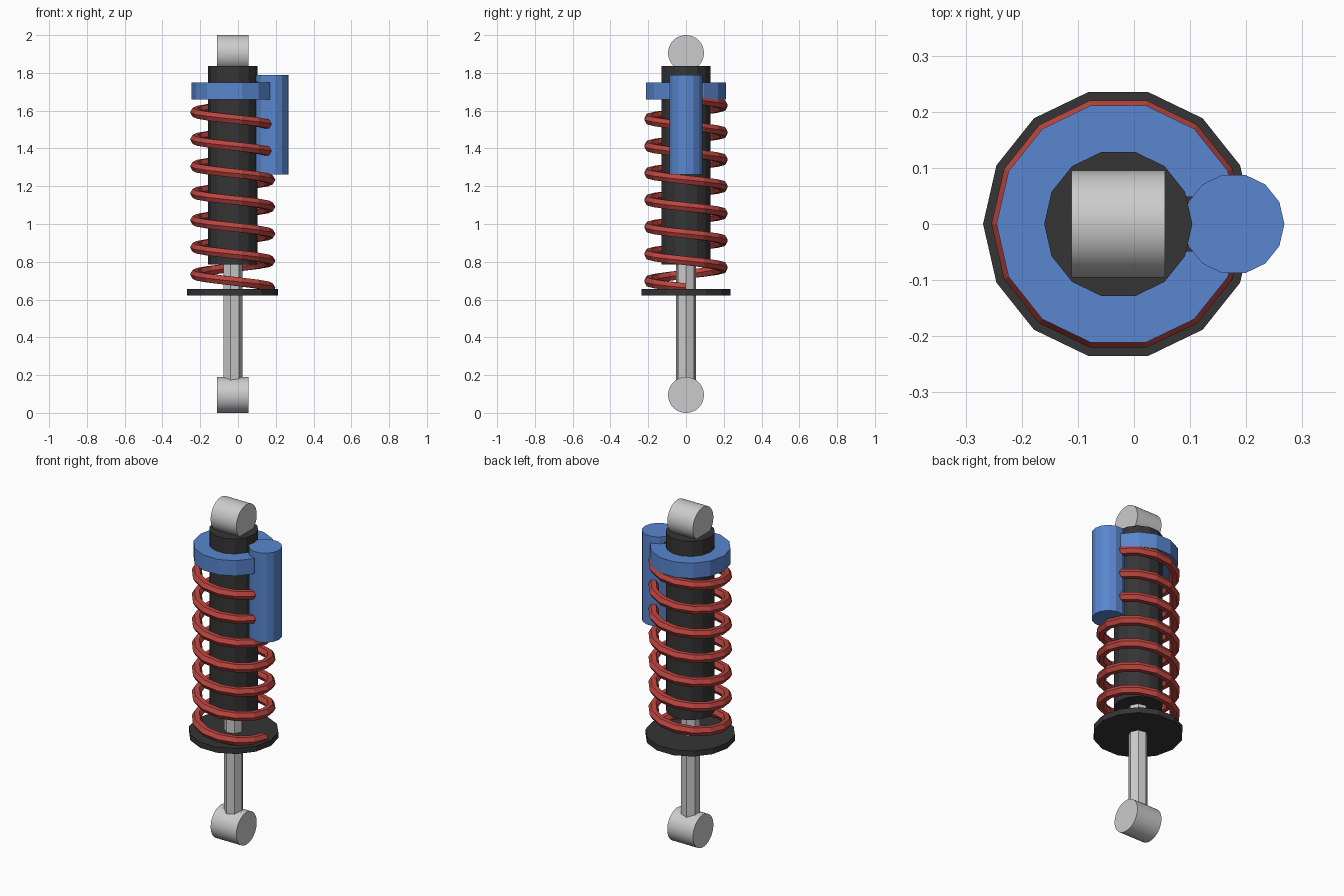
import bpy, bmesh, math

if "Cube" in bpy.data.objects:
    bpy.data.objects.remove(bpy.data.objects["Cube"])

CX = -0.028   # axis of the damper
SIDES = 14


def material(name, rgb):
    m = bpy.data.materials.new(name)
    m.diffuse_color = (*rgb, 1)
    m.use_nodes = True
    m.node_tree.nodes["Principled BSDF"].inputs["Base Color"].default_value = m.diffuse_color
    return m


DARK = material("dark_metal", (0.035, 0.035, 0.035))
BLUE = material("blue_anodised", (0.10, 0.24, 0.62))
RED = material("red_spring", (0.50, 0.06, 0.05))


def finish(name, bm, mat=None):
    bmesh.ops.recalc_face_normals(bm, faces=bm.faces)
    me = bpy.data.meshes.new(name)
    bm.to_mesh(me)
    bm.free()
    ob = bpy.data.objects.new(name, me)
    bpy.context.collection.objects.link(ob)
    if mat:
        me.materials.append(mat)
    return ob


def prism(name, x, r, z0, z1, sides=SIDES, mat=None):
    """Upright flat-sided cylinder with a corner pointing to +x."""
    bm = bmesh.new()
    low, top = [[bm.verts.new((x + r * math.cos(a), r * math.sin(a), z))
                 for a in (math.tau * i / sides for i in range(sides))]
                for z in (z0, z1)]
    bm.faces.new(low)
    bm.faces.new(top)
    for i in range(sides):
        j = (i + 1) % sides
        bm.faces.new((low[i], low[j], top[j], top[i]))
    return finish(name, bm, mat)


def eyelet(name, z):
    """Solid mounting eye lying along x, smooth round the side."""
    bpy.ops.mesh.primitive_cylinder_add(vertices=40, radius=0.095, depth=0.167,
                                        location=(CX, 0, z),
                                        rotation=(0, math.pi / 2, 0))
    ob = bpy.context.object
    ob.name = name
    bpy.ops.object.shade_smooth_by_angle()


def coil(name, radius, tube, z0, pitch, turns, mat):
    """Coil spring with a six-sided wire, climbing clockwise."""
    bm = bmesh.new()
    rings = []
    for k in range(turns * SIDES + 1):
        a = -math.tau * k / SIDES
        z = z0 + pitch * k / SIDES
        ring = []
        for s in range(6):
            t = math.tau * s / 6
            r = radius + tube * math.cos(t)
            ring.append(bm.verts.new((CX + r * math.cos(a), r * math.sin(a),
                                      z + tube * math.sin(t))))
        rings.append(ring)
    for p, q in zip(rings, rings[1:]):
        for s in range(6):
            n = (s + 1) % 6
            bm.faces.new((p[s], p[n], q[n], q[s]))
    bm.faces.new(rings[0])
    bm.faces.new(rings[-1])
    return finish(name, bm, mat)


# Mounting eyes
eyelet("upper_eye", 1.905)
eyelet("lower_eye", 0.095)

# Damper body, sliding rod and spring seats
prism("damper_body", CX, 0.132, 0.785, 1.836, mat=DARK)
prism("piston_rod", CX, 0.053, 0.15, 0.90, sides=7)
prism("lower_spring_seat", CX, 0.241, 0.622, 0.655, mat=DARK)
prism("preload_collar", CX, 0.217, 1.658, 1.748, mat=BLUE)

# Side reservoir and the bridge joining it to the body
prism("reservoir", 0.178, 0.09, 1.262, 1.788, mat=BLUE)
bpy.ops.mesh.primitive_cube_add(size=1, location=(0.09, 0, 1.71))
bridge = bpy.context.object
bridge.name = "reservoir_bridge"
bridge.scale = (0.10, 0.098, 0.09)
bridge.data.materials.append(DARK)

# Coil spring
coil("coil_spring", 0.199, 0.027, 0.662, 0.143, 7, RED)
